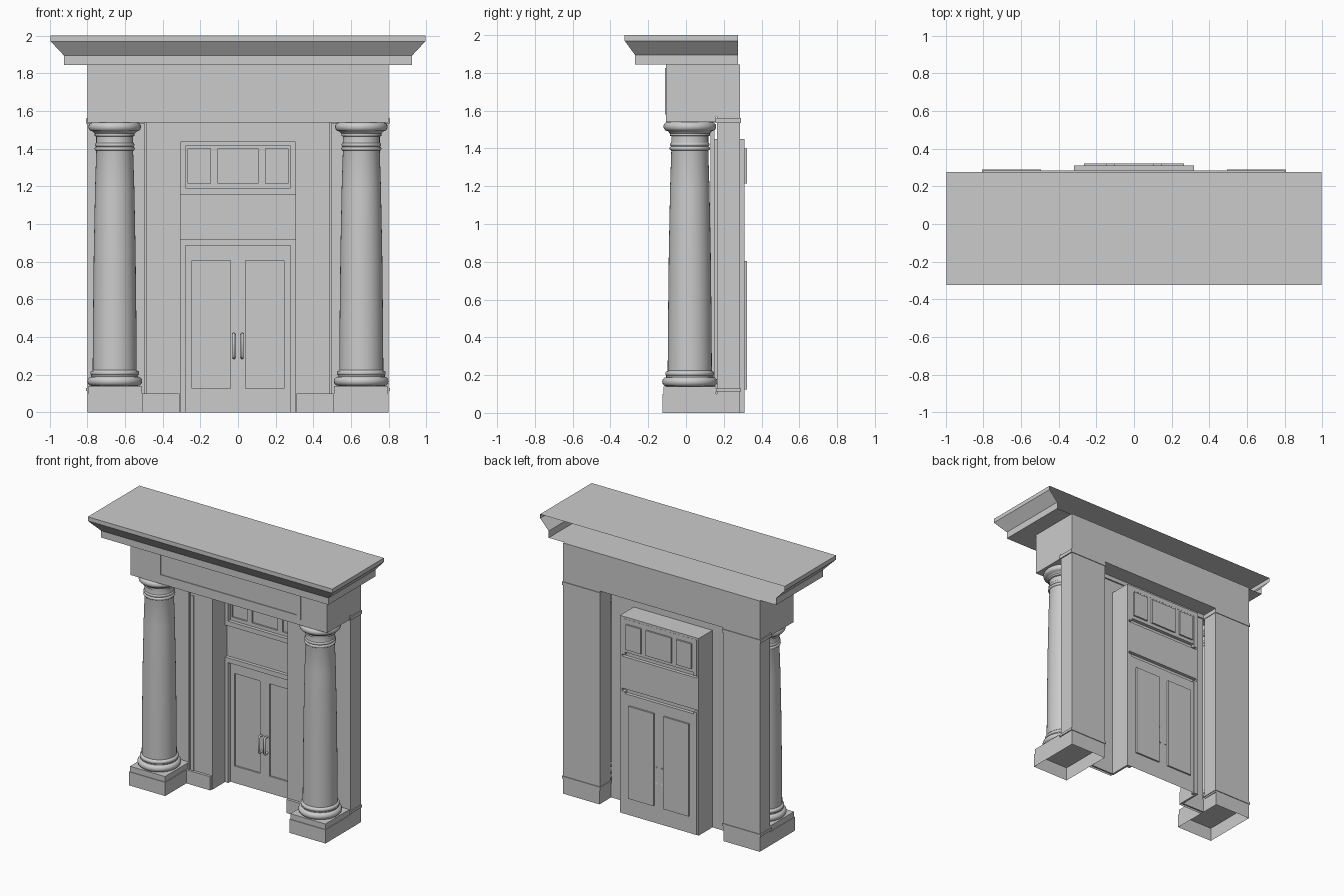
import bpy, bmesh, math
from mathutils import Vector

cube = bpy.data.objects.get("Cube")
if cube:
    bpy.data.objects.remove(cube, do_unlink=True)

stone = bpy.data.materials.new("grey_stone")
stone.use_nodes = True
GREY = (0.6, 0.6, 0.6, 1)
stone.diffuse_color = GREY
stone.node_tree.nodes["Principled BSDF"].inputs["Base Color"].default_value = GREY


def finish(bm, name, smooth=False, recalc=True):
    if recalc:
        bmesh.ops.recalc_face_normals(bm, faces=bm.faces[:])
    mesh = bpy.data.meshes.new(name)
    bm.to_mesh(mesh)
    bm.free()
    obj = bpy.data.objects.new(name, mesh)
    bpy.context.collection.objects.link(obj)
    mesh.materials.append(stone)
    if smooth:
        bpy.ops.object.select_all(action='DESELECT')
        bpy.context.view_layer.objects.active = obj
        obj.select_set(True)
        bpy.ops.object.shade_smooth_by_angle(angle=math.radians(35))
    return obj


def box(name, x, y, z, open_bottom=False):
    bm = bmesh.new()
    bmesh.ops.create_cube(bm, size=1)
    for v in bm.verts:
        v.co = Vector([(a + b) / 2 + c * (b - a) for (a, b), c in zip((x, y, z), v.co)])
    bmesh.ops.recalc_face_normals(bm, faces=bm.faces[:])
    if open_bottom:
        low = [f for f in bm.faces if f.normal.z < -0.5]
        bmesh.ops.delete(bm, geom=low, context='FACES')
    return finish(bm, name, recalc=False)


def pair(name, x, y, z, open_bottom=False):
    box("left_" + name, x, y, z, open_bottom)
    box("right_" + name, (-x[1], -x[0]), y, z, open_bottom)


def frame(name, half, z, width, y):
    """Rectangular moulding: two stiles and two rails."""
    pair(name + "_stile", (half - width, half), y, z)
    inner = (width - half, half - width)
    box(name + "_bottom_rail", inner, y, (z[0], z[0] + width))
    box(name + "_top_rail", inner, y, (z[1] - width, z[1]))


def panelled_sheet(name, y, x, z, panels):
    """Sheet cut along panel borders; each panel (x0, x1, z0, z1, push) is pushed along y."""
    xs = sorted({*x, *[v for p in panels for v in p[:2]]})
    zs = sorted({*z, *[v for p in panels for v in p[2:4]]})
    bm = bmesh.new()
    grid = [[bm.verts.new((a, y, b)) for b in zs] for a in xs]
    for i in range(len(xs) - 1):
        for j in range(len(zs) - 1):
            bm.faces.new((grid[i][j], grid[i + 1][j], grid[i + 1][j + 1], grid[i][j + 1]))
    for x0, x1, z0, z1, push in panels:
        inside = []
        for f in bm.faces:
            c = f.calc_center_median()
            if x0 < c.x < x1 and z0 < c.z < z1 and abs(f.normal.y) > 0.5 or \
                    x0 < c.x < x1 and z0 < c.z < z1 and f.normal.length == 0:
                inside.append(f)
        out = bmesh.ops.extrude_face_region(bm, geom=inside)["geom"]
        verts = [g for g in out if isinstance(g, bmesh.types.BMVert)]
        bmesh.ops.translate(bm, verts=verts, vec=(0, push, 0))
        bmesh.ops.delete(bm, geom=[f for f in inside if f.is_valid], context='FACES')
        bm.normal_update()
    return finish(bm, name, recalc=False)


def lathe(name, cx, cy, profile, steps=40):
    bm = bmesh.new()
    verts = [bm.verts.new((cx + r, cy, z)) for r, z in profile]
    edges = [bm.edges.new(e) for e in zip(verts, verts[1:])]
    bmesh.ops.spin(bm, geom=verts + edges, cent=(cx, cy, 0), axis=(0, 0, 1),
                   angle=math.tau, steps=steps)
    bmesh.ops.remove_doubles(bm, verts=bm.verts[:], dist=0.0001)
    return finish(bm, name, smooth=True)


def bead(r, z0, z1, bulge, n=6):
    """Half-round moulding as profile points."""
    return [(r + bulge * math.sin(math.pi * i / n),
             (z0 + z1) / 2 - (z1 - z0) / 2 * math.cos(math.pi * i / n)) for i in range(n + 1)]


# Cornice: stacked rings, left open at the back
bm = bmesh.new()
rings = []
for half, front, z in ((0.925, -0.27, 1.845), (0.925, -0.27, 1.895),
                       (0.995, -0.325, 1.97), (0.995, -0.325, 2.0)):
    rings.append([bm.verts.new(p) for p in ((-half, 0.275, z), (-half, front, z),
                                            (half, front, z), (half, 0.275, z))])
for lo, hi in zip(rings, rings[1:]):
    for i in range(3):
        bm.faces.new((lo[i], lo[i + 1], hi[i + 1], hi[i]))
bm.faces.new(rings[0][::-1])
bm.faces.new(rings[-1])
finish(bm, "cornice", recalc=False)

# Entablature with its framed panel
box("entablature_front", (-0.8, 0.8), (-0.105, 0.16), (1.54, 1.845))
box("entablature_back", (-0.8, 0.8), (0.16, 0.285), (1.57, 1.845))
frame("entablature_frame", 0.585, (1.58, 1.825), 0.03, (-0.111, -0.104))

# Plinths, piers and pier mouldings
pair("plinth", (0.505, 0.8), (-0.125, 0.285), (0, 0.1), True)
pair("plinth_cap", (0.51, 0.795), (-0.12, 0.16), (0.1, 0.14))
pair("pier", (0.5, 0.8), (0.165, 0.285), (0.1, 1.57))
pair("pier_base_bead", (0.495, 0.808), (0.158, 0.29), (0.112, 0.13))
pair("pier_top_bead", (0.495, 0.808), (0.155, 0.29), (1.535, 1.56))

# Columns
profile = [(0, 0.14), (0.12, 0.14)] + bead(0.122, 0.14, 0.19, 0.024)
profile += [(0.125, 0.19), (0.125, 0.197)] + bead(0.122, 0.197, 0.22, 0.008)
profile += [(0.117, 0.225), (0.115, 0.5), (0.111, 0.85), (0.104, 1.2), (0.098, 1.385)]
profile += bead(0.099, 1.39, 1.41, 0.008) + bead(0.099, 1.412, 1.43, 0.006)
profile += [(0.098, 1.435), (0.098, 1.465), (0.106, 1.468), (0.106, 1.48), (0.115, 1.49)]
profile += bead(0.118, 1.492, 1.54, 0.022) + [(0, 1.54)]
for side, cx in (("left", 0.655), ("right", -0.655)):
    lathe(side + "_column", cx, 0.02, profile)

# Recess walls, skirting and trim around the doorway
pair("jamb", (0.32, 0.5), (0.14, 0.15), (0, 1.57))
pair("jamb_base", (0.31, 0.505), (0.12, 0.15), (0, 0.1), True)
box("header", (-0.32, 0.32), (0.14, 0.15), (1.45, 1.57))
pair("jamb_trim", (0.455, 0.475), (0.134, 0.141), (0.1, 1.385))
pair("jamb_trim_top", (0.485, 0.5), (0.13, 0.141), (0.1, 1.54))
box("header_trim", (-0.5, 0.5), (0.13, 0.141), (1.54, 1.565))

# Door reveal with an inner stepped frame
pair("reveal", (0.305, 0.32), (0.14, 0.31), (0, 1.45))
box("reveal_head", (-0.305, 0.305), (0.14, 0.31), (1.435, 1.45))
pair("door_stop", (0.28, 0.305), (0.285, 0.311), (0, 0.9))
pair("window_stop", (0.28, 0.305), (0.285, 0.311), (1.17, 1.435))
box("window_stop_head", (-0.28, 0.28), (0.285, 0.311), (1.415, 1.435))

# Door leaves, transom panel and window panes in one pressed sheet
panels = [(-0.245, -0.04, 0.125, 0.805, 0.012), (0.04, 0.245, 0.125, 0.805, 0.012),
          (-0.265, -0.145, 1.215, 1.4, 0.012), (-0.105, 0.105, 1.215, 1.4, 0.012),
          (0.145, 0.265, 1.215, 1.4, 0.012),
          (-0.305, 0.305, 0.885, 0.92, -0.025), (-0.305, 0.305, 1.155, 1.19, -0.025)]
panelled_sheet("door", 0.31, (-0.305, 0.305), (0, 1.435), panels)

# Pull handles
for side, x in (("left", 0.022), ("right", -0.022)):
    curve = bpy.data.curves.new(side + "_handle", 'CURVE')
    curve.dimensions = '3D'
    curve.bevel_depth = 0.008
    curve.bevel_resolution = 2
    curve.use_fill_caps = True
    path = curve.splines.new('POLY')
    points = ((0.312, 0.295), (0.285, 0.29), (0.275, 0.3),
              (0.275, 0.405), (0.285, 0.415), (0.312, 0.41))
    path.points.add(len(points) - 1)
    for p, (y, z) in zip(path.points, points):
        p.co = (x, y, z, 1)
    curve.materials.append(stone)
    bpy.context.collection.objects.link(bpy.data.objects.new(side + "_handle", curve))
